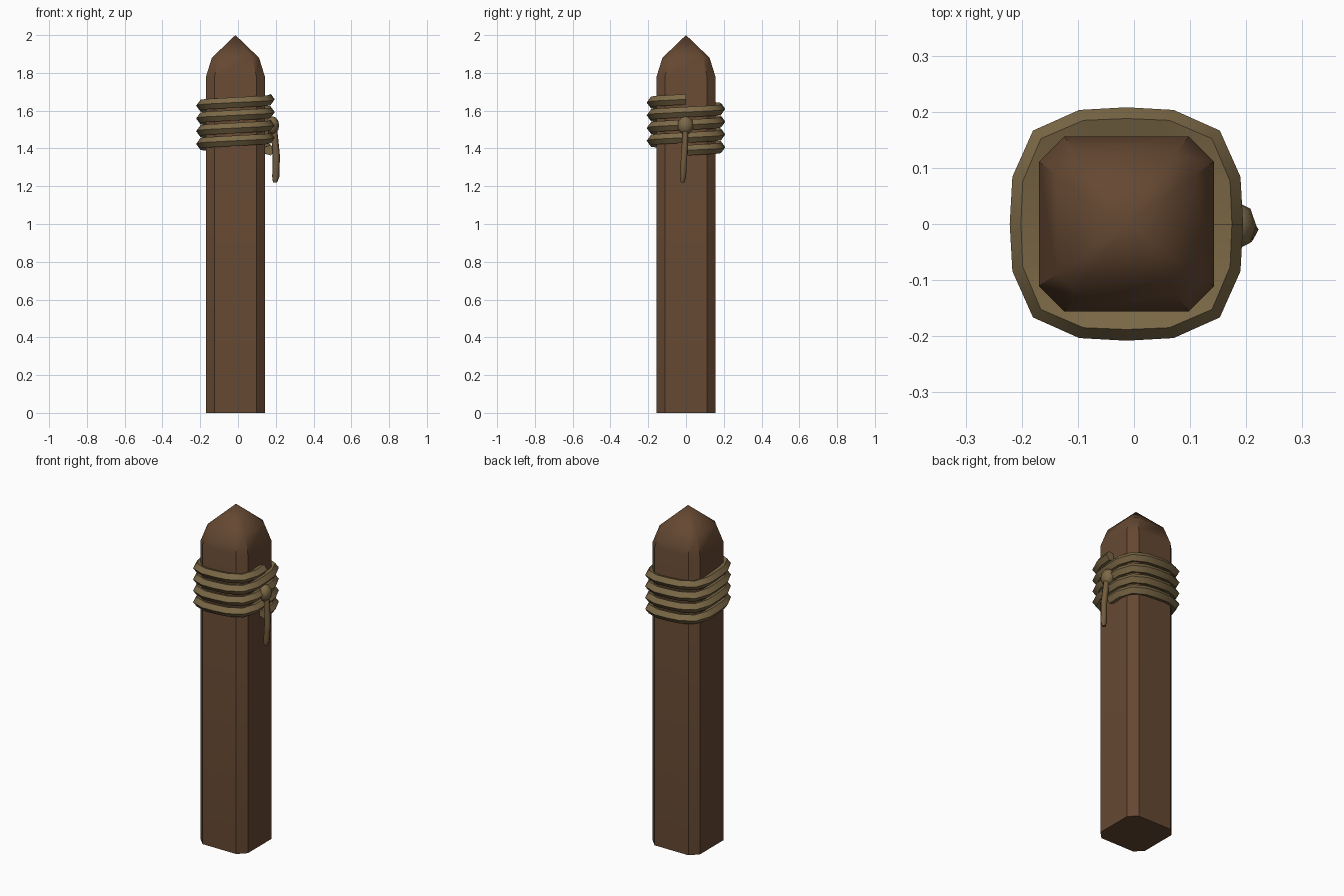
import bpy, math
from mathutils import Vector

if "Cube" in bpy.data.objects:
    bpy.data.objects.remove(bpy.data.objects["Cube"])

CX = -0.0135  # post axis


def material(name, rgb):
    m = bpy.data.materials.new(name)
    m.diffuse_color = (*rgb, 1)
    m.use_nodes = True
    m.node_tree.nodes["Principled BSDF"].inputs["Base Color"].default_value = m.diffuse_color
    return m


def make(name, verts, faces, mat, angle=40):
    me = bpy.data.meshes.new(name)
    me.from_pydata(verts, [], faces)
    ob = bpy.data.objects.new(name, me)
    bpy.context.collection.objects.link(ob)
    me.materials.append(mat)
    finish(ob, angle)
    return ob


def finish(ob, angle):
    bpy.ops.object.select_all(action='DESELECT')
    bpy.context.view_layer.objects.active = ob
    ob.select_set(True)
    bpy.ops.object.mode_set(mode='EDIT')
    bpy.ops.mesh.select_all(action='SELECT')
    bpy.ops.mesh.normals_make_consistent(inside=False)
    bpy.ops.object.mode_set(mode='OBJECT')
    bpy.ops.object.shade_smooth_by_angle(angle=math.radians(angle))


def bridge(rings, n):
    """Quads between successive rings of n vertices, capped at both ends."""
    faces = [(i * n + j, i * n + (j + 1) % n, (i + 1) * n + (j + 1) % n, (i + 1) * n + j)
             for i in range(rings - 1) for j in range(n)]
    faces += [tuple(range(n)), tuple(range((rings - 1) * n, rings * n))]
    return faces


wood = material("wood", (0.13, 0.065, 0.032))
rope = material("rope", (0.20, 0.14, 0.062))
cord = material("cord", (0.17, 0.105, 0.045))

# Post: chamfered square section with a two-step pointed top
H, C = 0.156, 0.111
section = [(H, -C), (H, C), (C, H), (-C, H), (-H, C), (-H, -C), (-C, -H), (C, -H)]
verts = [(CX + x * s, y * s, z)
         for z, s in ((0, 1), (1.78, 1), (1.88, 0.8)) for x, y in section]
faces = bridge(3, 8)[:-1]
verts.append((CX, 0, 2.0))
faces += [(16 + j, 16 + (j + 1) % 8, 24) for j in range(8)]
make("post", verts, faces, wood)

# Rope: four-turn rounded-square helix with a five-sided section
SEG, TURNS, R = 16, 4, 0.029
verts = []
for i in range(SEG * TURNS + 1):
    a = 2 * math.pi * i / SEG
    c, s = math.cos(a), math.sin(a)
    k = (abs(c) ** 3.4 + abs(s) ** 3.4) ** (-1 / 3.4)
    d = Vector((c, s, 0))
    centre = d * 0.179 * k + Vector((CX, 0, 1.39 + 0.0675 * i / SEG))
    for j in range(5):
        b = 2 * math.pi * j / 5
        verts.append(centre + d * R * math.cos(b) + Vector((0, 0, R * math.sin(b))))
make("rope_wrap", verts, bridge(SEG * TURNS + 1, 5), rope)

# Knot on the right side
bpy.ops.mesh.primitive_uv_sphere_add(segments=8, ring_count=6, radius=1,
                                     location=(0.182, -0.003, 1.522))
knot = bpy.context.object
knot.name = "knot"
knot.scale = (0.036, 0.043, 0.048)
bpy.ops.object.transform_apply(location=False, rotation=False, scale=True)
knot.data.materials.append(rope)
finish(knot, 50)

# Hanging cord end
path = [(0.188, -0.003, 1.53, 0.016), (0.194, -0.004, 1.46, 0.018),
        (0.203, -0.010, 1.36, 0.019), (0.200, -0.016, 1.25, 0.019),
        (0.196, -0.018, 1.22, 0.011)]
verts = [(x + r * math.cos(j * math.pi / 3), y + r * math.sin(j * math.pi / 3), z)
         for x, y, z, r in path for j in range(6)]
make("cord_end", verts, bridge(len(path), 6), cord, 65)
